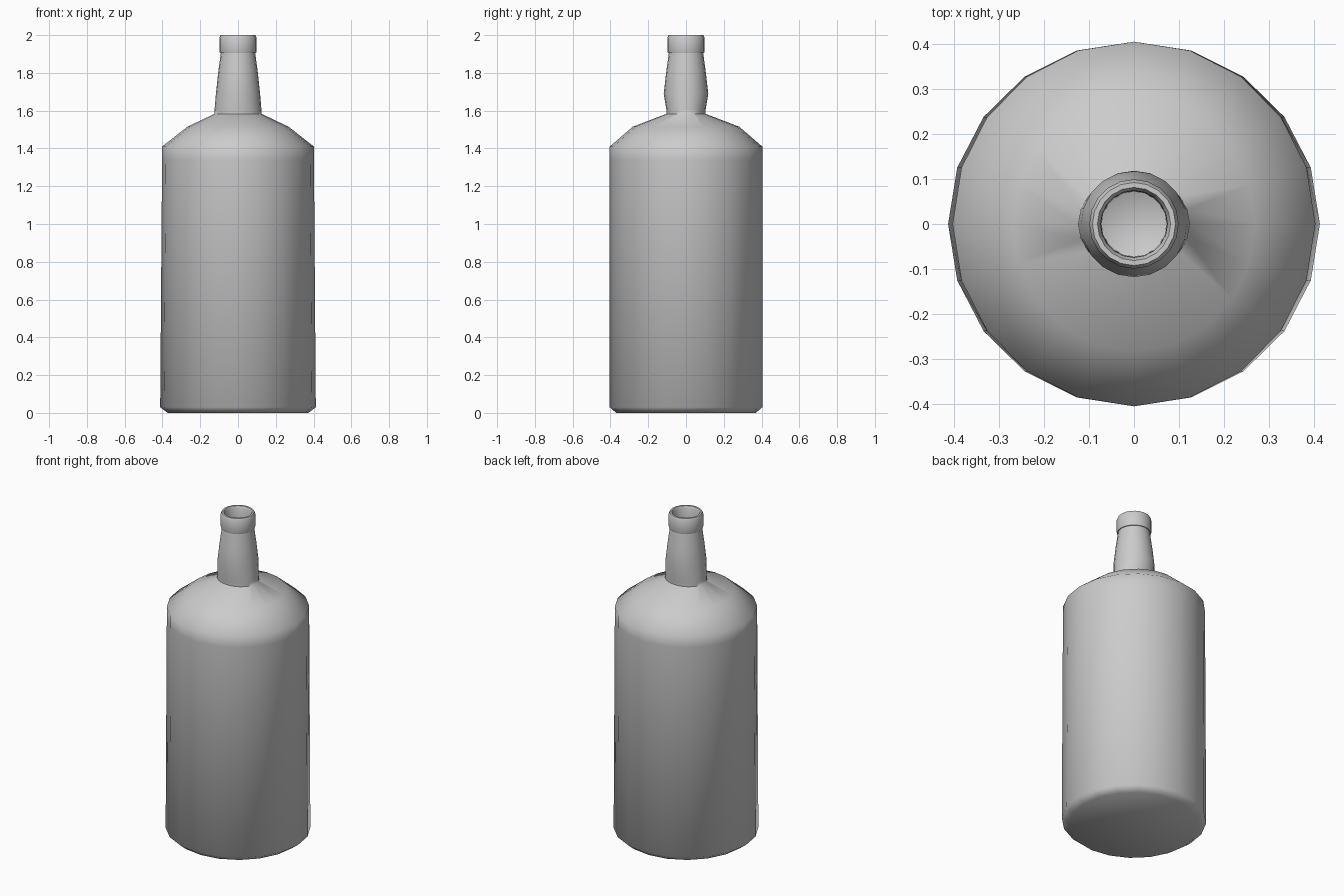
import bpy, bmesh, math

if "Cube" in bpy.data.objects:
    bpy.data.objects.remove(bpy.data.objects["Cube"])

SIDES = 20

# Profile rings from the base up and into the mouth: (radius x, radius y, height)
RINGS = [
    (0.372, 0.37, 0.0), (0.412, 0.404, 0.03),                      # base bevel
    (0.402, 0.404, 1.34), (0.402, 0.404, 1.41),                    # body wall
    (0.268, 0.282, 1.515), (0.125, 0.104, 1.583),                  # shoulder
    (0.124, 0.104, 1.605), (0.117, 0.118, 1.69),                   # neck
    (0.104, 0.104, 1.81), (0.091, 0.091, 1.905),
    (0.096, 0.096, 1.905), (0.099, 0.099, 1.915),                  # lip
    (0.099, 0.099, 1.985), (0.092, 0.092, 2.0),
    (0.081, 0.081, 2.0), (0.074, 0.074, 1.985),
    (0.073, 0.073, 1.91), (0.072, 0.072, 1.75),                    # mouth
]


def ring(bm, rx, ry, z):
    step = math.tau / SIDES
    return [bm.verts.new((rx * math.cos(i * step), ry * math.sin(i * step), z))
            for i in range(SIDES)]


# Bottle: one continuous turned surface
bm = bmesh.new()
loops = [ring(bm, *r) for r in RINGS]
for a, b in zip(loops, loops[1:]):
    for i in range(SIDES):
        j = (i + 1) % SIDES
        bm.faces.new((a[i], a[j], b[j], b[i]))
bm.faces.new(loops[0][::-1])

# Funnel closing the inside of the mouth
tip = bm.verts.new((0, 0, 1.72))
for i in range(SIDES):
    bm.faces.new((loops[-1][i], loops[-1][(i + 1) % SIDES], tip))
bmesh.ops.recalc_face_normals(bm, faces=bm.faces)

mesh = bpy.data.meshes.new("bottle")
bm.to_mesh(mesh)
bm.free()
bottle = bpy.data.objects.new("bottle", mesh)
bpy.context.collection.objects.link(bottle)

# Smooth shading with crisp edges
bpy.context.view_layer.objects.active = bottle
bottle.select_set(True)
bpy.ops.object.shade_smooth_by_angle(angle=math.radians(62))
